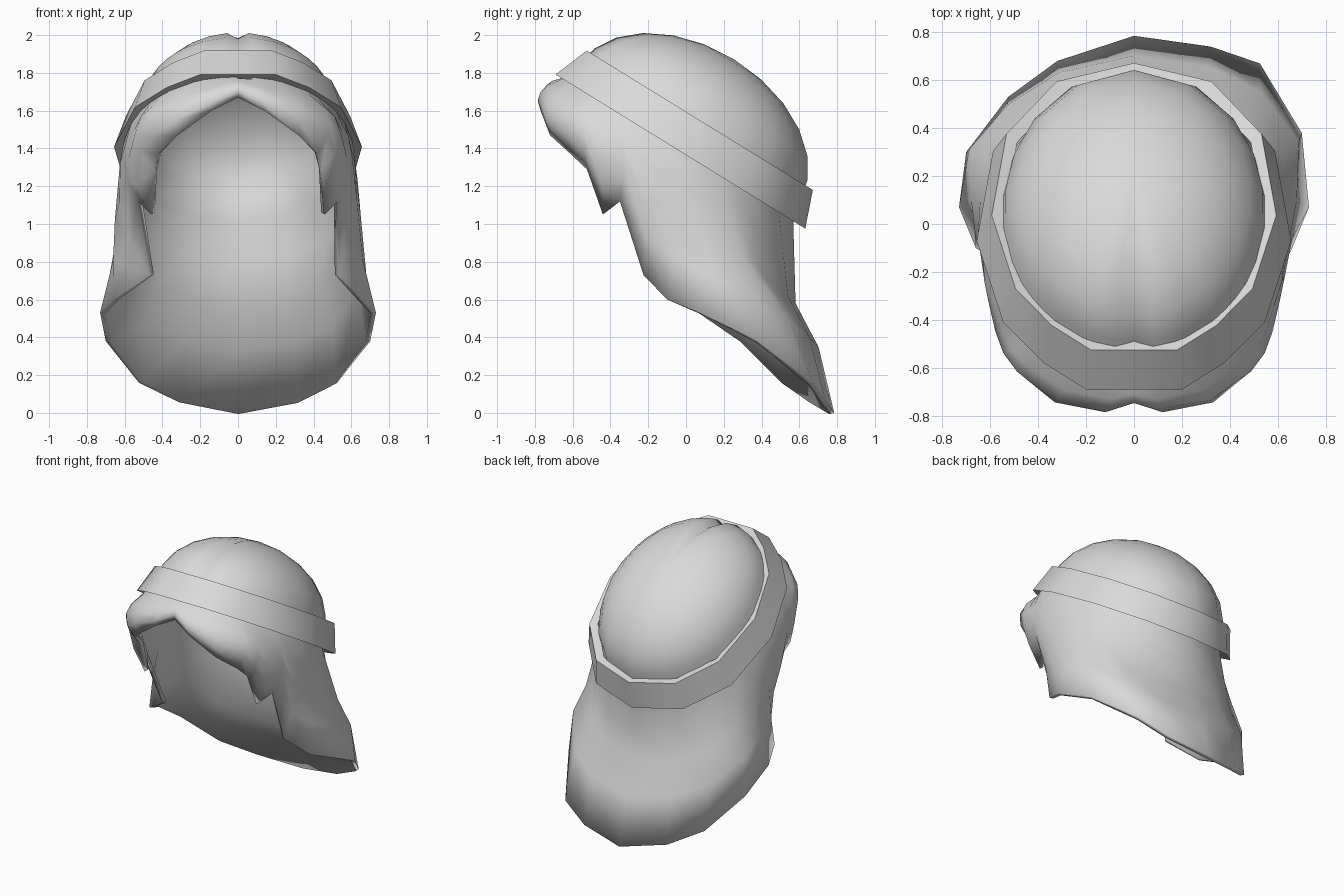
import bpy, bmesh, math
from mathutils import Vector

cube = bpy.data.objects.get("Cube")
if cube:
    bpy.data.objects.remove(cube, do_unlink=True)

grey = bpy.data.materials.new("plain_grey")
grey.use_nodes = True
grey.diffuse_color = (0.7, 0.7, 0.7, 1)
grey.node_tree.nodes["Principled BSDF"].inputs["Base Color"].default_value = (0.7, 0.7, 0.7, 1)

# Tilted frame shared by the crown and the headband
CENTRE = Vector((0, 0.03, 1.47))
BACK = Vector((0, 0.851, -0.525))
UP = Vector((0, 0.525, 0.851))
SIDE = Vector((1, 0, 0))


def tilted(x, u, n):
    return CENTRE + SIDE * x + BACK * u + UP * n


def finish(name, bm, angle):
    mesh = bpy.data.meshes.new(name)
    bm.to_mesh(mesh)
    bm.free()
    obj = bpy.data.objects.new(name, mesh)
    bpy.context.collection.objects.link(obj)
    mesh.materials.append(grey)
    bpy.ops.object.select_all(action='DESELECT')
    obj.select_set(True)
    bpy.context.view_layer.objects.active = obj
    bpy.ops.object.shade_smooth_by_angle(angle=math.radians(angle))
    return obj


# Locks from front centre to back centre: widest point, then hem point
LOCKS = [
    ((0, -.745, 1.72), (0, -.74, 1.67)),
    ((.12, -.785, 1.65), (.14, -.77, 1.60)),
    ((.33, -.745, 1.56), (.32, -.72, 1.47)),
    ((.49, -.62, 1.52), (.42, -.61, 1.37)),
    ((.545, -.54, 1.46), (.44, -.525, 1.29)),
    ((.575, -.45, 1.40), (.46, -.44, 1.05)),
    ((.605, -.33, 1.32), (.53, -.35, 1.12)),
    ((.63, -.22, 1.15), (.50, -.225, .73)),
    ((.65, -.05, 1.05), (.66, -.10, .60)),
    ((.64, .10, .95), (.73, .07, .53)),
    ((.62, .29, .85), (.70, .34, .38)),
    ((.48, .43, .70), (.525, .60, .16)),
    ((.28, .54, .62), (.32, .71, .06)),
    ((0, .58, .58), (0, .785, 0)),
]
CHEEK, NAPE = 7, 10
# Uneven hem: the nape reaches further back on the left
HEM_BACK = {10: .04, 11: .07, 12: .03}
CROWN_STEPS, BEND_STEPS = 6, 4


def lock_points(index, side):
    """Points from the crown down to the hem along one lock."""
    mid, hem = (Vector(p) for p in LOCKS[index])
    phi = math.atan2(mid.x, 0.03 - mid.y)
    across, along = side * math.sin(phi), -math.cos(phi)
    mid.x *= side
    hem.x = side * hem.x + (.035 if index == CHEEK else 0)
    hem.y += side * HEM_BACK.get(index, 0)
    points = []
    for k in range(1, CROWN_STEPS + 1):
        t = math.pi / 2 * (1 - k / CROWN_STEPS)
        # Parting at the front centre
        dip = .06 * math.cos(t) ** 2 if index == 0 else 0
        points.append(tilted(.56 * across * math.cos(t),
                             -.02 + .69 * along * math.cos(t) + dip / 2,
                             .46 * math.sin(t) - dip))
    # The hair leaves the band just inside its lower edge
    lip = tilted(.61 * across, -.025 + .725 * along, -.11)
    points.append(lip)
    if index >= NAPE:
        # Nape: straight drop, then a flared skirt
        outward = Vector((mid.x, mid.y, 0)).normalized()
        return points + [lip.lerp(mid, .5), mid,
                         mid.lerp(hem, .4) + outward * .04, hem]
    # Fringe and cheeks: smooth bend through lip, widest point and hem
    a, b = (mid - lip).length, (hem - mid).length
    s = a / (a + b)
    for k in range(1, BEND_STEPS + 1):
        t = k / BEND_STEPS
        points.append(lip * ((t - s) * (t - 1) / s)
                      + mid * (t * (t - 1) / (s * (s - 1)))
                      + hem * (t * (t - s) / (1 - s)))
    return points


# Hair: crown, fringe, cheek locks and nape in one shell
bm = bmesh.new()
order = [(i, 1) for i in range(len(LOCKS))]
order += [(i, -1) for i in range(len(LOCKS) - 2, 0, -1)]
pole = bm.verts.new(tilted(0, -.02, .46))
columns = [[bm.verts.new(p) for p in lock_points(i, s)] for i, s in order]
for left, right in zip(columns, columns[1:] + columns[:1]):
    bm.faces.new((pole, left[0], right[0]))
    for k in range(len(left) - 1):
        bm.faces.new((left[k], left[k + 1], right[k + 1], right[k]))
bm.normal_update()
if pole.normal.z < 0:
    bmesh.ops.reverse_faces(bm, faces=bm.faces[:])
bm.verts.index_update()
nape_mid = [c[CROWN_STEPS + 2].index for c, (i, s) in zip(columns, order) if i >= NAPE]
nape_flare = [c[CROWN_STEPS + 3].index for c, (i, s) in zip(columns, order) if i >= NAPE]
hair = finish("hair", bm, 60)

# Thin shell, thicker on the inside of the nape
group = hair.vertex_groups.new(name="nape_thickness")
group.add(nape_mid, 1, 'REPLACE')
group.add(nape_flare, .6, 'REPLACE')
shell = hair.modifiers.new("thickness", 'SOLIDIFY')
shell.thickness = 0.08
shell.offset = -1
shell.vertex_group = group.name
shell.thickness_vertex_group = 0.35

# Headband: flared, tilted ring whose inner side sinks into the hair
half = [(0, .735), (.34, .64), (.56, .37), (.625, -.05), (.52, -.43), (.36, -.62), (.19, -.745)]
outline = half + [(-x, u) for x, u in reversed(half[1:])]
section = [(1.05, -.105), (.95, .09), (.87, .07), (.95, -.09)]
bm = bmesh.new()
rings = [[bm.verts.new(tilted(x * s, u * s, n)) for s, n in section] for x, u in outline]
for a, b in zip(rings, rings[1:] + rings[:1]):
    for k in range(4):
        j = (k + 1) % 4
        bm.faces.new((a[k], a[j], b[j], b[k]))
bmesh.ops.recalc_face_normals(bm, faces=bm.faces[:])
finish("headband", bm, 45)
